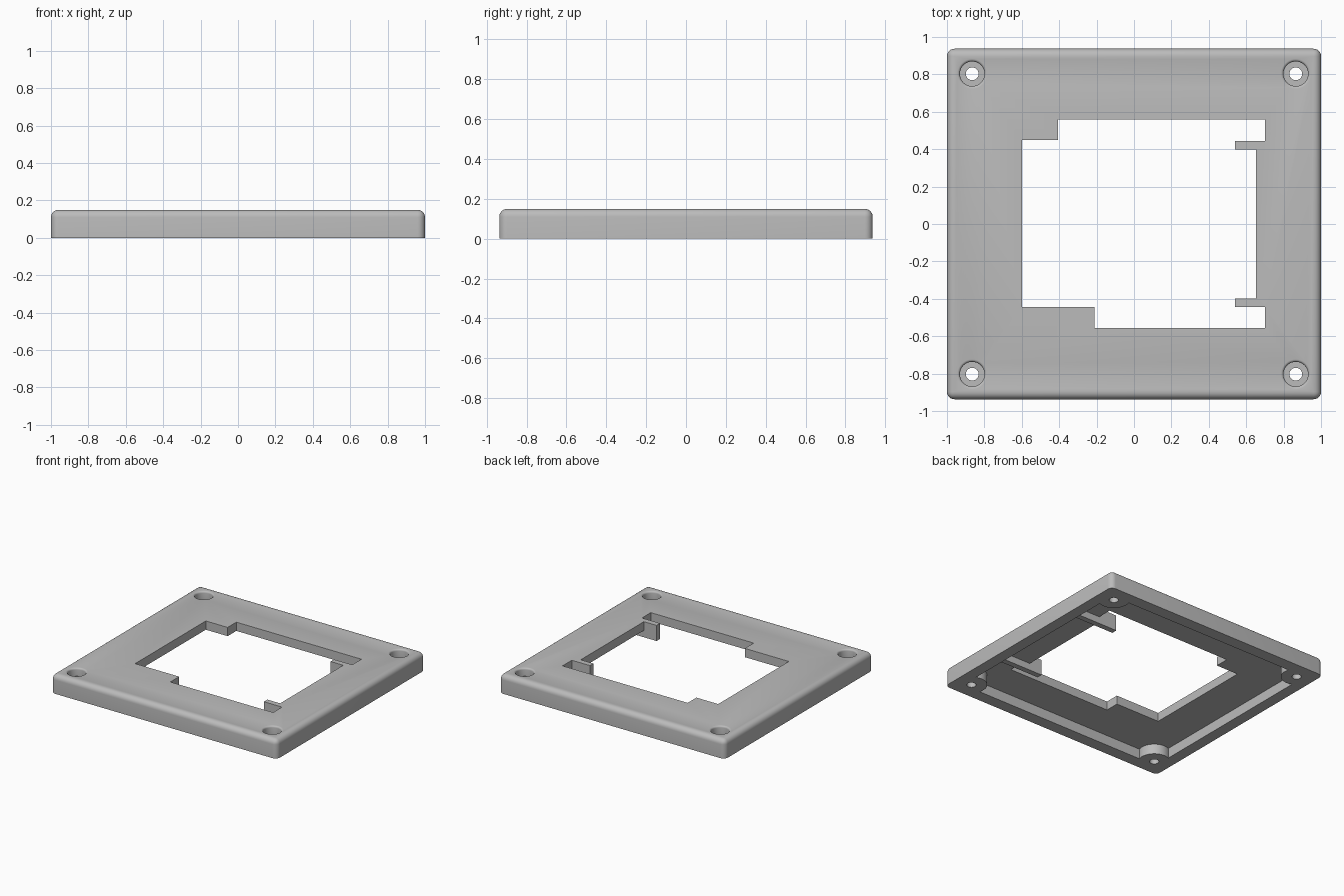
import bpy
import bmesh
import math
from mathutils import Matrix, Vector

if "Cube" in bpy.data.objects:
    bpy.data.objects.remove(bpy.data.objects["Cube"], do_unlink=True)

HEIGHT = 0.15
HALF_X, HALF_Y = 1.0, 0.937
CEILING = 0.08
SCREWS = [(sx * 0.865, sy * 0.803) for sx in (-1, 1) for sy in (-1, 1)]


def make_object(name, bm):
    bmesh.ops.recalc_face_normals(bm, faces=bm.faces)
    mesh = bpy.data.meshes.new(name)
    bm.to_mesh(mesh)
    bm.free()
    obj = bpy.data.objects.new(name, mesh)
    bpy.context.collection.objects.link(obj)
    return obj


def box_mesh(low, high):
    low, high = Vector(low), Vector(high)
    bm = bmesh.new()
    bmesh.ops.create_cube(bm, size=1)
    bmesh.ops.scale(bm, vec=high - low, verts=bm.verts)
    bmesh.ops.translate(bm, vec=(low + high) / 2, verts=bm.verts)
    return bm


def prism(name, outline, low, high):
    bm = bmesh.new()
    face = bm.faces.new([bm.verts.new((x, y, low)) for x, y in outline])
    top = bmesh.ops.extrude_face_region(bm, geom=[face])["geom"]
    moved = [v for v in top if isinstance(v, bmesh.types.BMVert)]
    bmesh.ops.translate(bm, vec=(0, 0, high - low), verts=moved)
    return make_object(name, bm)


def lathe(name, profile, centre, steps=40):
    bm = bmesh.new()
    verts = [bm.verts.new((r, 0, z)) for r, z in profile]
    edges = [bm.edges.new(pair) for pair in zip(verts, verts[1:])]
    bmesh.ops.spin(bm, geom=verts + edges, cent=(0, 0, 0), axis=(0, 0, 1),
                   angle=2 * math.pi, steps=steps)
    bmesh.ops.remove_doubles(bm, verts=bm.verts, dist=0.0001)
    bmesh.ops.translate(bm, vec=(*centre, 0), verts=bm.verts)
    return make_object(name, bm)


def combine(target, tool, operation):
    """Bake a boolean into target and discard the tool."""
    mod = target.modifiers.new("cut", "BOOLEAN")
    mod.operation, mod.solver, mod.object = operation, "EXACT", tool
    bpy.context.view_layer.update()
    graph = bpy.context.evaluated_depsgraph_get()
    result = bpy.data.meshes.new_from_object(target.evaluated_get(graph))
    target.modifiers.clear()
    target.data = result
    bpy.data.objects.remove(tool, do_unlink=True)


# Plate with rounded corners and rounded top edge
bm = box_mesh((-HALF_X, -HALF_Y, 0), (HALF_X, HALF_Y, HEIGHT))
rounded = [e for e in bm.edges if max(v.co.z for v in e.verts) > 0.1]
bmesh.ops.bevel(bm, geom=rounded, offset=0.04, offset_type="OFFSET",
                segments=6, profile=0.5, affect="EDGES")
plate = make_object("frame_plate", bm)

# Void: shallow recess underneath plus the stepped window
void = make_object("void_cutter", box_mesh((-0.91, -0.84, -0.1), (0.91, 0.84, CEILING)))
window = [(-0.6, -0.443), (-0.21, -0.443), (-0.21, -0.555), (0.7, -0.555),
          (0.7, -0.42), (0.652, -0.42), (0.652, 0.42), (0.7, 0.42),
          (0.7, 0.56), (-0.407, 0.56), (-0.407, 0.45), (-0.6, 0.45)]
combine(void, prism("window_cutter", window, -0.2, 0.3), "UNION")

# Screw bosses stay solid inside the recess
for spot in SCREWS:
    boss = [(0, -0.4), (0.115, -0.4), (0.115, 0.4), (0, 0.4)]
    combine(void, lathe("boss", boss, spot), "DIFFERENCE")

# Two clip tabs reach from the rim into the window
for side in (-1, 1):
    y = side * 0.421
    tab = make_object("tab", box_mesh((0.54, y - 0.022, 0.025), (1.2, y + 0.022, 0.5)))
    combine(void, tab, "DIFFERENCE")
combine(plate, void, "DIFFERENCE")

# Screw holes: counterbore with a rounded lip and a through hole
lip = [(0.08 - 0.014 * math.cos(a), HEIGHT - 0.014 + 0.014 * math.sin(a))
       for a in (math.radians(i * 22.5) for i in range(5))]
hole = [(0, -0.3), (0.034, -0.3), (0.034, 0.085), (0.066, 0.085)]
hole += lip + [(0.08, 0.4), (0, 0.4)]
for spot in SCREWS:
    combine(plate, lathe("screw_cutter", hole, spot), "DIFFERENCE")

# Single grey plastic
grey = bpy.data.materials.new("grey_plastic")
grey.use_nodes = True
colour = (0.5, 0.5, 0.5, 1)
grey.diffuse_color = colour
grey.node_tree.nodes["Principled BSDF"].inputs["Base Color"].default_value = colour
plate.data.materials.clear()
plate.data.materials.append(grey)
for polygon in plate.data.polygons:
    polygon.material_index = 0

bpy.ops.object.select_all(action="DESELECT")
plate.select_set(True)
bpy.context.view_layer.objects.active = plate
bpy.ops.object.shade_smooth_by_angle(angle=math.radians(30))
